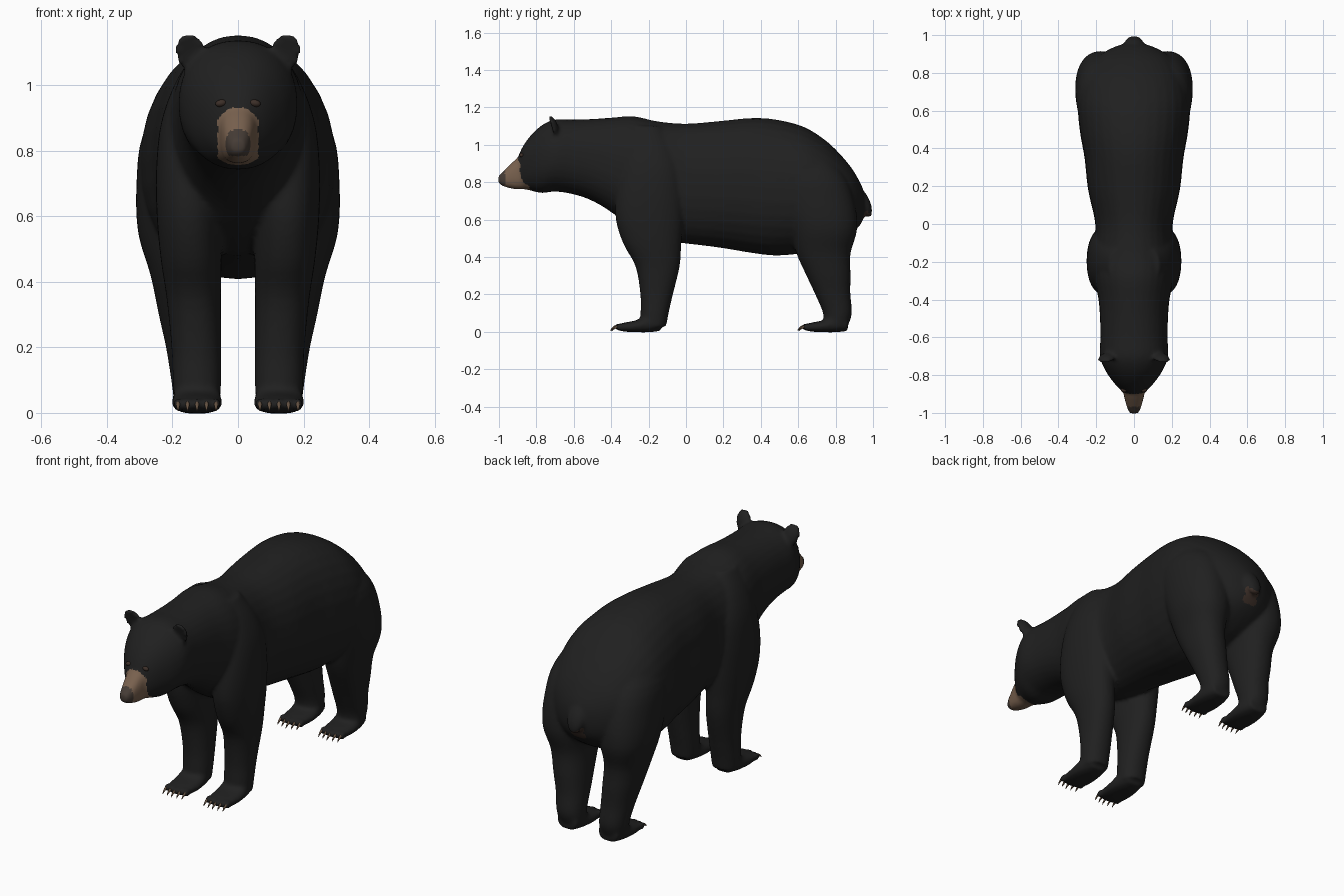
import bpy, bmesh, math
from mathutils import Matrix, Vector

cube = bpy.data.objects.get("Cube")
if cube:
    bpy.data.objects.remove(cube, do_unlink=True)


def material(name, rgb):
    m = bpy.data.materials.new(name)
    m.use_nodes = True
    m.diffuse_color = (*rgb, 1)
    m.node_tree.nodes["Principled BSDF"].inputs["Base Color"].default_value = (*rgb, 1)
    return m


fur = material("black fur", (0.0145, 0.0145, 0.0145))
tan = material("tan muzzle", (0.19, 0.12, 0.077))
nose = material("grey brown nose", (0.06, 0.045, 0.036))
brown = material("dark brown skin", (0.045, 0.028, 0.021))
horn = material("claw horn", (0.13, 0.085, 0.055))


def smooth_path(rows, steps=4):
    """Catmull-Rom interpolation of section rows."""
    out = []
    for i in range(len(rows) - 1):
        p = [rows[max(0, min(len(rows) - 1, i + k))] for k in (-1, 0, 1, 2)]
        for s in range(steps):
            t = s / steps
            out.append([0.5 * (2 * b + (c - a) * t + (2 * a - 5 * b + 4 * c - d) * t * t
                               + (3 * b - a - 3 * c + d) * t ** 3)
                        for a, b, c, d in zip(*p)])
    return out + [list(rows[-1])]


def loft(bm, rows, place, power=2.2, sides=32):
    """Skin super-elliptic sections; place(row, u, v) gives the point."""
    rings = []
    for row in smooth_path(rows):
        ring = []
        for k in range(sides):
            a = math.tau * k / sides
            u, v = (math.copysign(abs(f(a)) ** (2 / power), f(a)) for f in (math.cos, math.sin))
            ring.append(bm.verts.new(place(row, u, v)))
        rings.append(ring)
    for lo, hi in zip(rings, rings[1:]):
        for k in range(sides):
            n = (k + 1) % sides
            bm.faces.new((lo[k], lo[n], hi[n], hi[k]))
    bm.faces.new(rings[0])
    bm.faces.new(rings[-1])


def along_y(x=0, y=0):
    # row: y, half width, bottom, top
    return lambda r, u, v: (x + r[1] * u, y + r[0], (r[2] + r[3]) / 2 + (r[3] - r[2]) / 2 * v)


def along_z(side):
    # row: z, y centre, y radius, x centre, x radius
    return lambda r, u, v: (side * (r[3] + r[4] * u), r[1] + r[2] * v, r[0])


def ball(bm, centre, radii, tilt=0, roll=0, cup=False):
    verts = bmesh.ops.create_uvsphere(bm, u_segments=20, v_segments=14, radius=1)["verts"]
    turn = Matrix.Rotation(roll, 3, "Y") @ Matrix.Rotation(tilt, 3, "X")
    for v in verts:
        if cup and v.co.y < 0:
            v.co.y *= -0.1
        v.co = Vector(centre) + turn @ Vector(a * b for a, b in zip(v.co, radii))


def finish(bm, name, mats):
    bmesh.ops.recalc_face_normals(bm, faces=bm.faces)
    mesh = bpy.data.meshes.new(name)
    bm.to_mesh(mesh)
    bm.free()
    for m in mats:
        mesh.materials.append(m)
    for p in mesh.polygons:
        p.use_smooth = True
    ob = bpy.data.objects.new(name, mesh)
    bpy.context.collection.objects.link(ob)
    return ob


# Torso, neck and head
torso = [(-0.895, .05, .775, .945), (-0.87, .08, .765, .995), (-0.83, .115, .755, 1.05),
         (-0.77, .155, .742, 1.105), (-0.70, .18, .75, 1.135), (-0.60, .178, .735, 1.135),
         (-0.50, .18, .70, 1.138), (-0.40, .188, .64, 1.145), (-0.28, .21, .55, 1.152),
         (-0.15, .215, .49, 1.125), (0, .205, .472, 1.113), (0.18, .243, .45, 1.127),
         (0.35, .262, .422, 1.143), (0.48, .285, .408, 1.135), (0.62, .298, .42, 1.10),
         (0.72, .285, .445, 1.043), (0.80, .258, .47, .975), (0.88, .20, .52, .883),
         (0.93, .12, .57, .80), (0.955, .05, .62, .74)]
muzzle = [(-0.80, .07, .765, .90), (-0.87, .06, .762, .945), (-0.91, .053, .762, .922),
          (-0.95, .043, .77, .885), (-0.985, .032, .782, .85), (-1.003, .02, .795, .835)]
# Legs and feet
front_leg = [(.03, -.175, .07, .125, .07), (.10, -.168, .075, .125, .074),
             (.20, -.157, .087, .127, .076), (.35, -.152, .118, .135, .083),
             (.47, -.18, .155, .143, .093), (.60, -.195, .18, .148, .10),
             (.74, -.195, .18, .148, .102), (.88, -.19, .16, .14, .096),
             (1.0, -.20, .13, .11, .085), (1.10, -.22, .09, .075, .06)]
hind_leg = [(.03, .80, .065, .125, .07), (.10, .81, .077, .13, .074),
            (.20, .785, .094, .138, .082), (.30, .762, .118, .15, .092),
            (.42, .735, .145, .163, .104), (.55, .735, .18, .175, .13),
            (.70, .70, .20, .17, .14), (.85, .65, .19, .16, .13), (1.0, .58, .12, .12, .08)]
foot = [(0, .055, .012, .036), (.03, .07, .002, .048), (.10, .076, -.002, .062),
        (.17, .072, -.002, .09), (.23, .055, .005, .09)]
toe_lines = (-.365, .635)

bm = bmesh.new()
loft(bm, torso, along_y())
loft(bm, muzzle, along_y(), power=2.6)
for side in (-1, 1):
    loft(bm, front_leg, along_z(side))
    loft(bm, hind_leg, along_z(side))
    for toe_y in toe_lines:
        loft(bm, foot, along_y(side * .125, toe_y), power=2.5)
        for i in range(-2, 3):
            ball(bm, (side * .125 + i * .029, toe_y + .006 + .005 * abs(i), .026),
                 (.016, .026, .02))
    # Cupped ears
    ball(bm, (side * .142, -.718, 1.095), (.05, .034, .066), tilt=.3, roll=side * .3, cup=True)
# Stubby tail
ball(bm, (0, .955, .685), (.05, .032, .078), tilt=.35)

# Fuse the parts into one skin
rough = finish(bm, "rough_skin", [])
remesh = rough.modifiers.new("fuse", "REMESH")
remesh.mode = "VOXEL"
remesh.voxel_size = 0.01
soften = rough.modifiers.new("soften", "SMOOTH")
soften.factor = 0.5
soften.iterations = 6
graph = bpy.context.evaluated_depsgraph_get()
skin = bpy.data.meshes.new_from_object(rough.evaluated_get(graph))
bpy.data.objects.remove(rough, do_unlink=True)
skin.name = "bear_body"
skin.materials.clear()
for m in (fur, tan, nose, brown):
    skin.materials.append(m)

# Colour muzzle, nose and tail underside by position
for p in skin.polygons:
    x, y, z = p.center
    p.use_smooth = True
    p.material_index = 0
    if y < -.84 - .4 * (z - .78) and z < .94 and abs(x) < .062:
        p.material_index = 1
        if y < -.968 and z > .785:
            p.material_index = 2
    elif y > .93 and z < .68 and abs(x) < .045 and p.normal.z < -.35:
        p.material_index = 3
bpy.context.collection.objects.link(bpy.data.objects.new("bear_body", skin))

# Eyes
bm = bmesh.new()
for side in (-1, 1):
    ball(bm, (side * .052, -.879, .945), (.017, .012, .011), roll=side * .2)
finish(bm, "eyes", [brown])

# Curved claws, five on each foot
bm = bmesh.new()
for side in (-1, 1):
    for toe_y in toe_lines:
        for i in range(-2, 3):
            base = (side * .125 + i * .029, toe_y + .005 * abs(i))
            claw = [(.0, .007, .021, .037), (-.018, .006, .018, .033),
                    (-.032, .004, .011, .02), (-.04, .001, .005, .008)]
            loft(bm, claw, along_y(*base), power=2, sides=8)
finish(bm, "claws", [horn])
